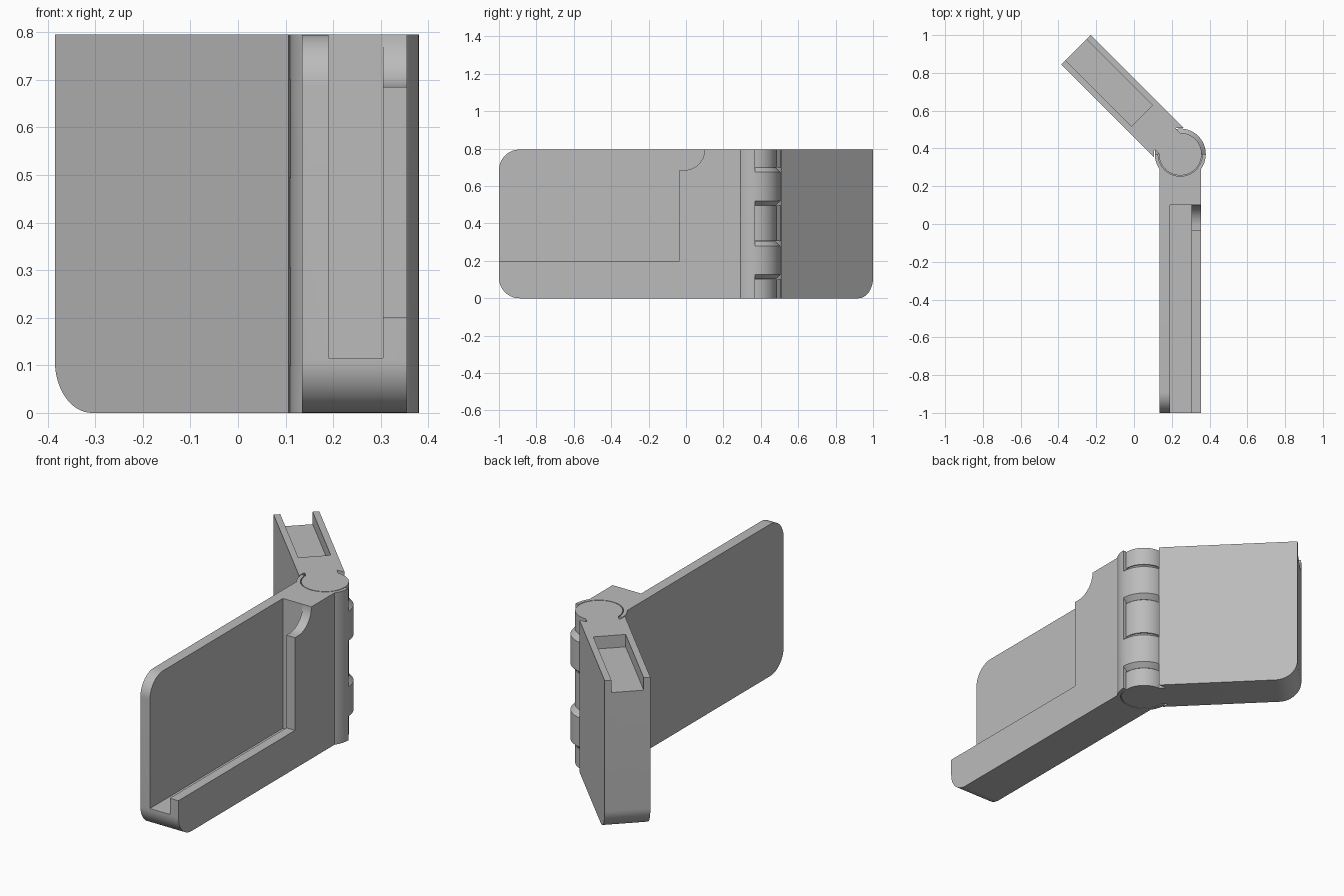
import bpy, bmesh, math
from mathutils import Matrix

if "Cube" in bpy.data.objects:
    bpy.data.objects.remove(bpy.data.objects["Cube"])

H = 0.795            # height of both leaves
HALF = 0.11          # half thickness of a leaf
R_IN, R_OUT = 0.113, 0.135
HINGE = (0.245, 0.37, 0)
LONG, SHORT = 1.37, 0.781
OUTER_BANDS = [(0.1, 0.305), (0.495, 0.7)]
INNER_BANDS = [(0, 0.1), (0.305, 0.495), (0.7, H)]

grey = bpy.data.materials.new("plain grey")
grey.use_nodes = True
colour = (0.5, 0.5, 0.5, 1)
grey.diffuse_color = colour
grey.node_tree.nodes["Principled BSDF"].inputs["Base Color"].default_value = colour


def make(name, bm):
    bmesh.ops.recalc_face_normals(bm, faces=bm.faces)
    mesh = bpy.data.meshes.new(name)
    bm.to_mesh(mesh)
    bm.free()
    mesh.materials.append(grey)
    ob = bpy.data.objects.new(name, mesh)
    bpy.context.collection.objects.link(ob)
    return ob


def arc(u, z, r, start, end, n=16):
    angles = [math.radians(start + (end - start) * i / n) for i in range(n + 1)]
    return [(u + r * math.cos(a), z + r * math.sin(a)) for a in angles]


def prism(name, outline, t0, t1):
    """Side outline (length, height) extruded through the thickness."""
    bm = bmesh.new()
    face = bm.faces.new([bm.verts.new((u, t0, z)) for u, z in outline])
    moved = bmesh.ops.extrude_face_region(bm, geom=[face])["geom"]
    bmesh.ops.translate(bm, vec=(0, t1 - t0, 0),
                        verts=[g for g in moved if isinstance(g, bmesh.types.BMVert)])
    return make(name, bm)


def box(name, u0, u1, t0, t1, z0, z1):
    return prism(name, [(u0, z0), (u1, z0), (u1, z1), (u0, z1)], t0, t1)


def barrel(name, r, z0, z1, chamfer=0.0):
    """Upright cylinder with optional chamfered ends."""
    bm = bmesh.new()
    bmesh.ops.create_cone(bm, cap_ends=True, segments=96, radius1=r, radius2=r,
                          depth=z1 - z0, matrix=Matrix.Translation((0, 0, (z0 + z1) / 2)))
    if chamfer:
        rims = [e for e in bm.edges if abs(e.verts[0].co.z - e.verts[1].co.z) < 1e-5]
        bmesh.ops.bevel(bm, geom=rims, offset=chamfer, segments=1, affect='EDGES')
    return make(name, bm)


def combine(ob, other, operation):
    mod = ob.modifiers.new(operation.lower(), 'BOOLEAN')
    mod.operation, mod.object, mod.solver = operation, other, 'EXACT'
    bpy.context.view_layer.update()
    mesh = bpy.data.meshes.new_from_object(
        ob.evaluated_get(bpy.context.evaluated_depsgraph_get()))
    ob.modifiers.clear()
    ob.data = mesh
    bpy.data.objects.remove(other)


def finish(ob, angle):
    ob.location = HINGE
    ob.rotation_euler.z = math.radians(angle)
    bpy.ops.object.select_all(action='DESELECT')
    ob.select_set(True)
    bpy.context.view_layer.objects.active = ob
    bpy.ops.object.shade_smooth_by_angle(angle=math.radians(25))


# Long leaf with rounded outer corners
c = 0.11
long_leaf = prism("long_leaf", [(0, 0)] + arc(LONG - c, c, c, -90, 0)
                  + arc(LONG - c, H - c, c, 0, 90) + [(0, H)], -HALF, HALF)
# Flared lip around the hinge
lip = barrel("lip", R_OUT, 0, H)
combine(lip, box("trim", -1, 0, -1, 1, -1, 2), 'DIFFERENCE')
combine(long_leaf, lip, 'UNION')
for z0, z1 in INNER_BANDS:
    low = -0.1 if z0 == 0 else z0 - 0.002
    high = H + 0.1 if z1 == H else z1 + 0.002
    combine(long_leaf, barrel("socket", R_IN + 0.004, low, high), 'DIFFERENCE')
# Open pocket, then the window with a scooped corner in its outer wall
combine(long_leaf, box("pocket", 0.27, 2, -0.055, 0.06, 0.115, 1), 'DIFFERENCE')
combine(long_leaf, prism("window", [(0.405, 0.2), (2, 0.2), (2, 1), (0.27, 1)]
                         + arc(0.38, H, c, 180, 270) + [(0.405, H - c)],
                         0.05, 0.3), 'DIFFERENCE')
# Protruding chamfered knuckles
for z0, z1 in OUTER_BANDS:
    combine(long_leaf, barrel("knuckle", R_OUT, z0 + 0.002, z1 - 0.002, 0.024), 'UNION')
finish(long_leaf, -90)

# Short leaf with one rounded lower corner
short_leaf = prism("short_leaf", [(0.086, 0)] + arc(SHORT - c, c, c, -90, 0)
                   + [(SHORT, H), (0.086, H)], -HALF, HALF)
combine(short_leaf, barrel("clearance", R_OUT + 0.004, -0.1, H + 0.1), 'DIFFERENCE')
combine(short_leaf, box("tray", 0.287, 2, -0.078, 0.078, H - 0.065, 1), 'DIFFERENCE')
# Slim knuckles joined by necks
for z0, z1 in INNER_BANDS:
    knuckle = barrel("slim_knuckle", R_IN, z0, z1)
    combine(knuckle, box("neck", 0, 0.16, -0.078, 0.078, z0, z1), 'UNION')
    combine(short_leaf, knuckle, 'UNION')
finish(short_leaf, 135)
